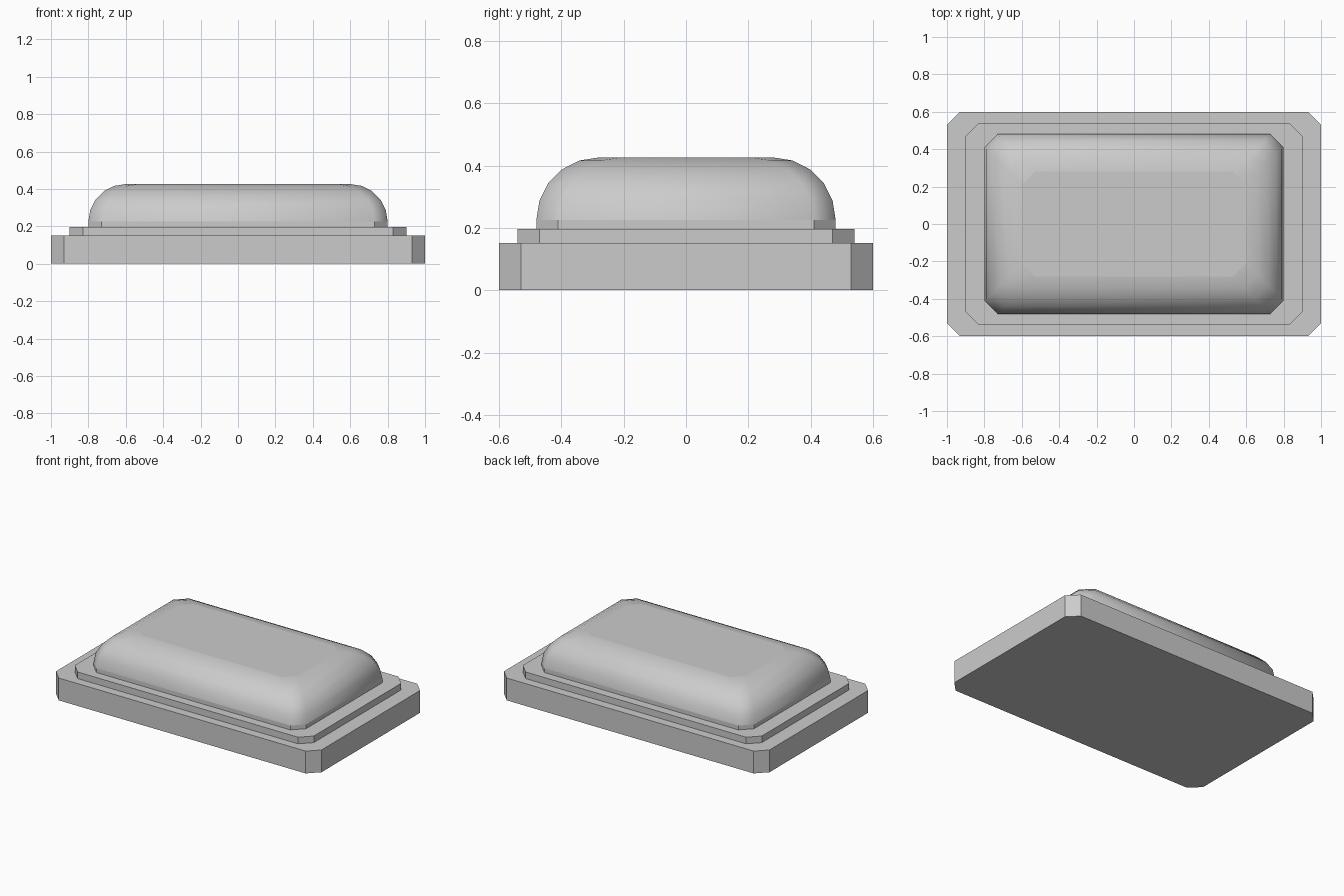
import bpy, bmesh, math

if "Cube" in bpy.data.objects:
    bpy.data.objects.remove(bpy.data.objects["Cube"])

CUT = 0.07  # corner chamfer shared by every tier


def outline(hx, hy, c=CUT):
    """Rectangle with cut corners, counter-clockwise."""
    return [(hx, -hy + c), (hx, hy - c), (hx - c, hy), (-hx + c, hy),
            (-hx, hy - c), (-hx, -hy + c), (-hx + c, -hy), (hx - c, -hy)]


def tiered_solid(name, hx, hy, profile, smooth_from=None):
    """Stack outlines along (inset, z) profile points and cap both ends."""
    bm = bmesh.new()
    rings = [[bm.verts.new((x, y, z)) for x, y in outline(hx - d, hy - d)]
             for d, z in profile]
    bm.faces.new(rings[0][::-1])
    for k, (a, b) in enumerate(zip(rings, rings[1:])):
        for i in range(8):
            j = (i + 1) % 8
            f = bm.faces.new((a[i], a[j], b[j], b[i]))
            f.smooth = smooth_from is not None and k >= smooth_from
    bm.faces.new(rings[-1])
    mesh = bpy.data.meshes.new(name)
    bm.to_mesh(mesh)
    bm.free()
    obj = bpy.data.objects.new(name, mesh)
    bpy.context.collection.objects.link(obj)
    return obj


# Base slab and the thin step on it
tiered_solid("base_plate", 1.0, 0.6, [(0, 0), (0, 0.152)])
tiered_solid("step_plate", 0.9, 0.54, [(0, 0.152), (0, 0.197)])

# Cushion: short upright rim, then a five-segment quarter-round shoulder
R, RIM, SEG = 0.2, 0.226, 5
shoulder = [(R * (1 - math.cos(t)), RIM + R * math.sin(t))
            for t in (math.pi / 2 * i / SEG for i in range(SEG + 1))]
tiered_solid("rounded_top", 0.8, 0.48, [(0, 0.197)] + shoulder, smooth_from=1)
